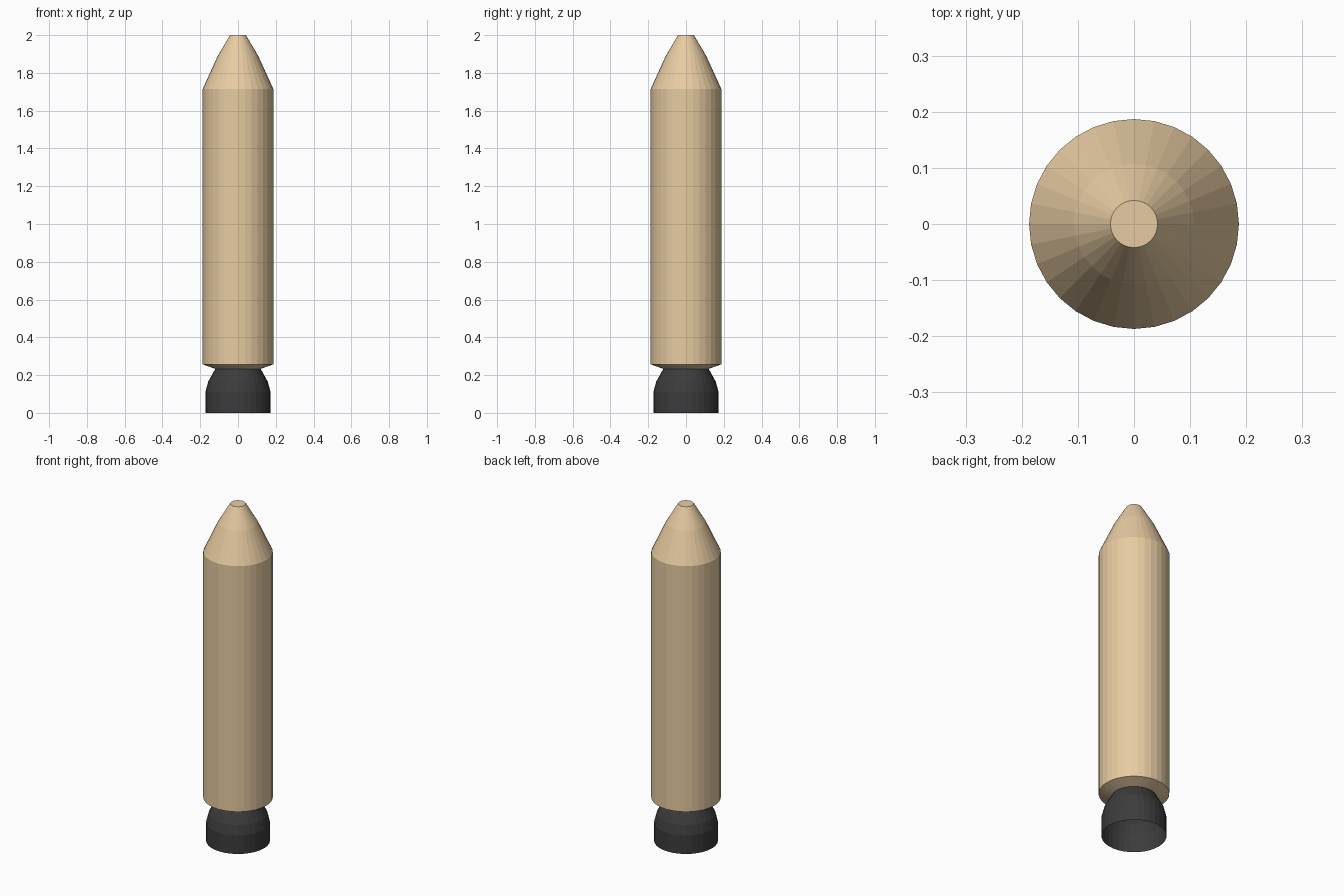
import bpy, bmesh, math

if "Cube" in bpy.data.objects:
    bpy.data.objects.remove(bpy.data.objects["Cube"])

SIDES = 32


def material(name, rgb):
    m = bpy.data.materials.new(name)
    m.diffuse_color = (*rgb, 1)
    m.use_nodes = True
    m.node_tree.nodes["Principled BSDF"].inputs["Base Color"].default_value = m.diffuse_color
    return m


def lathe(name, profile, mat, cap_bottom=True, cap_top=True):
    """Revolve (radius, z) points, listed bottom to top, about the z axis."""
    bm = bmesh.new()
    rings = []
    for r, z in profile:
        rings.append([bm.verts.new((r * math.cos(2 * math.pi * i / SIDES),
                                    r * math.sin(2 * math.pi * i / SIDES), z))
                      for i in range(SIDES)])
    for a, b in zip(rings, rings[1:]):
        for i in range(SIDES):
            j = (i + 1) % SIDES
            bm.faces.new((a[i], a[j], b[j], b[i]))
    if cap_bottom:
        bm.faces.new(rings[0][::-1])
    if cap_top:
        bm.faces.new(rings[-1])
    mesh = bpy.data.meshes.new(name)
    bm.to_mesh(mesh)
    bm.free()
    mesh.materials.append(mat)
    obj = bpy.data.objects.new(name, mesh)
    bpy.context.collection.objects.link(obj)
    return obj


tan = material("tan", (0.80, 0.60, 0.36))
dark = material("dark_grey", (0.045, 0.045, 0.045))

# Tank with tapered underside and slightly rounded, blunt nose
lathe("rocket_body", [(0.12, 0.233), (0.187, 0.257), (0.187, 1.715),
                      (0.107, 1.89), (0.042, 2.0)], tan)

# Engine bell, open at the bottom
lathe("engine_nozzle", [(0.172, 0.0), (0.172, 0.11), (0.158, 0.165),
                        (0.12, 0.233)], dark, cap_bottom=False, cap_top=False)
